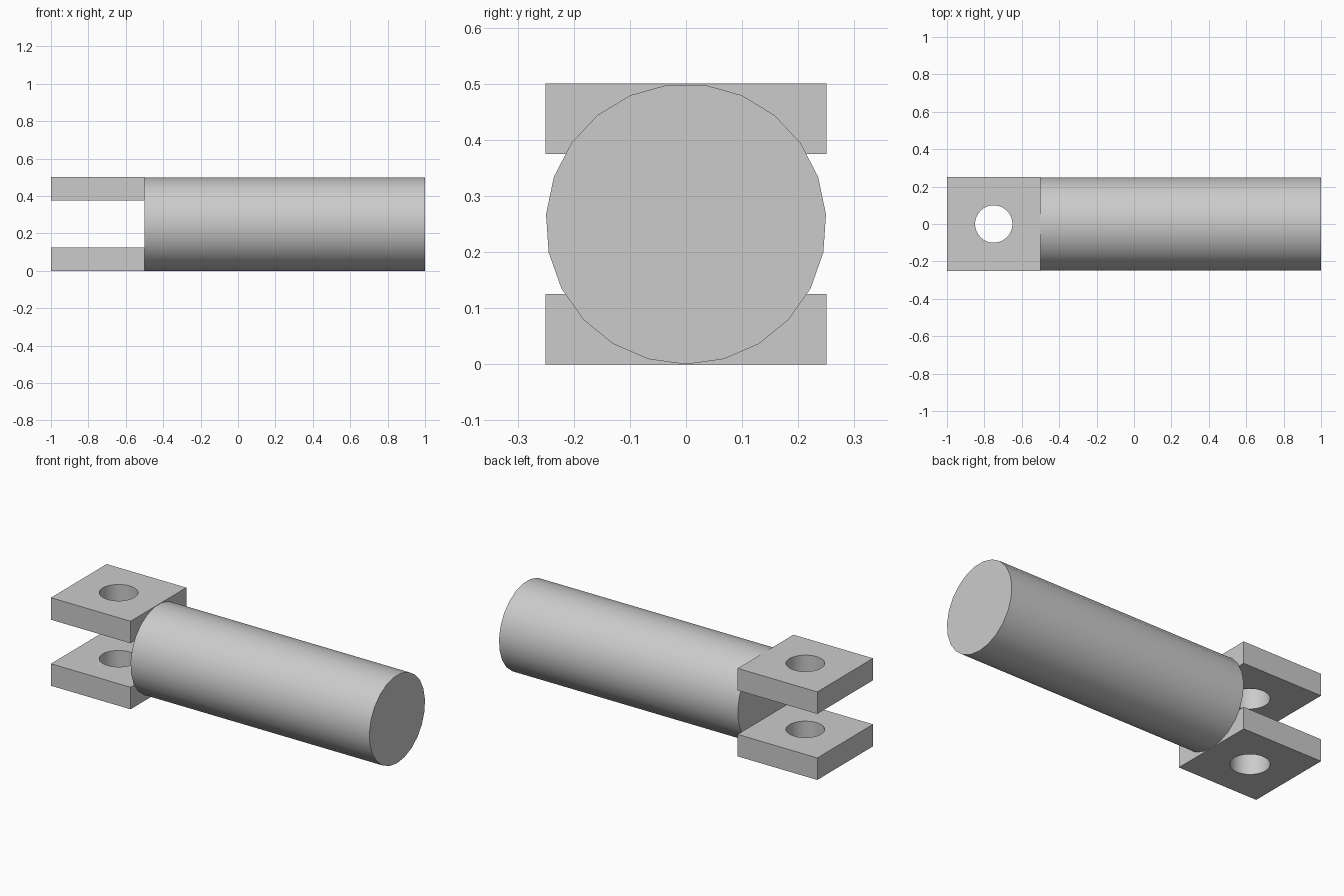
import bpy
import math

cube = bpy.data.objects.get("Cube")
if cube:
    bpy.data.objects.remove(cube, do_unlink=True)

RADIUS = 0.25
LUG_THICKNESS = 0.125

steel = bpy.data.materials.new("plain grey")
steel.use_nodes = True
grey = (0.6, 0.6, 0.6, 1)
steel.diffuse_color = grey
steel.node_tree.nodes["Principled BSDF"].inputs["Base Color"].default_value = grey


def finish(obj, name):
    obj.name = name
    obj.data.materials.clear()
    obj.data.materials.append(steel)
    bpy.ops.object.select_all(action="DESELECT")
    obj.select_set(True)
    bpy.context.view_layer.objects.active = obj
    bpy.ops.object.transform_apply(location=False, rotation=True, scale=True)
    bpy.ops.object.shade_smooth_by_angle(angle=math.radians(30))


# Round rod lying along x, with one facet corner at the bottom
bpy.ops.mesh.primitive_cylinder_add(
    vertices=23, radius=RADIUS, depth=1.5,
    location=(0.25, 0, RADIUS), rotation=(0, math.pi / 2, 0))
rod = bpy.context.object
bpy.ops.object.transform_apply(location=False, rotation=True, scale=False)
lowest = min(rod.data.vertices, key=lambda v: v.co.z).co
rod.rotation_euler.x = -math.pi / 2 - math.atan2(lowest.z, lowest.y)
finish(rod, "rod")


# Square fork lug with a pin hole bored through it
def make_lug(name, z):
    bpy.ops.mesh.primitive_cylinder_add(
        vertices=32, radius=0.1, depth=0.4, location=(-0.75, 0, z))
    cutter = bpy.context.object
    cutter.hide_render = True
    bpy.ops.mesh.primitive_cube_add(size=1, location=(-0.75, 0, z))
    lug = bpy.context.object
    lug.scale = (0.5, 2 * RADIUS, LUG_THICKNESS)
    bore = lug.modifiers.new("pin hole", "BOOLEAN")
    bore.operation = "DIFFERENCE"
    bore.solver = "EXACT"
    bore.object = cutter
    bpy.ops.object.modifier_apply(modifier=bore.name)
    bpy.data.objects.remove(cutter, do_unlink=True)
    finish(lug, name)


make_lug("lower_lug", LUG_THICKNESS / 2)
make_lug("upper_lug", 2 * RADIUS - LUG_THICKNESS / 2)
